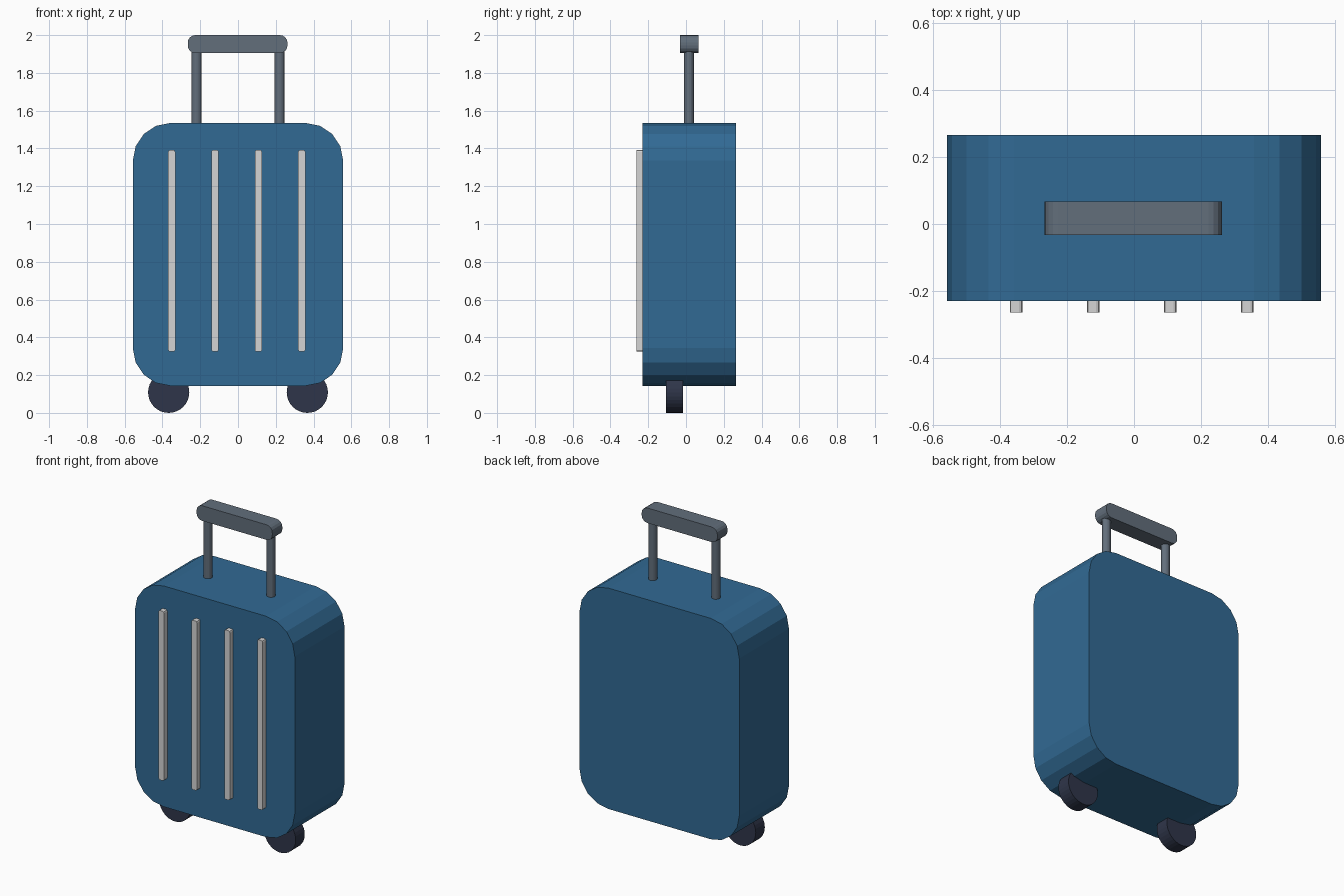
import bpy, bmesh, math

cube = bpy.data.objects.get("Cube")
if cube:
    bpy.data.objects.remove(cube, do_unlink=True)


def make_material(name, r, g, b):
    mat = bpy.data.materials.new(name)
    mat.use_nodes = True
    mat.diffuse_color = (r, g, b, 1)
    mat.node_tree.nodes["Principled BSDF"].inputs["Base Color"].default_value = (r, g, b, 1)
    return mat


BLUE = make_material("shell blue", 0.031, 0.144, 0.296)
GREY = make_material("handle grey", 0.122, 0.156, 0.198)
DARK = make_material("wheel dark navy", 0.028, 0.036, 0.067)
SILVER = make_material("rib light grey", 0.66, 0.66, 0.66)


def finish(name, bm, mat):
    bmesh.ops.recalc_face_normals(bm, faces=bm.faces[:])
    mesh = bpy.data.meshes.new(name)
    bm.to_mesh(mesh)
    bm.free()
    mesh.materials.append(mat)
    obj = bpy.data.objects.new(name, mesh)
    bpy.context.collection.objects.link(obj)
    return obj


def rounded_slab(name, x, y, z, radius, steps, mat):
    """Rounded rectangle in the XZ plane, extruded along Y; x, y, z are (min, max)."""
    bm = bmesh.new()
    corners = [(x[1], z[1], 1, 1), (x[0], z[1], -1, 1), (x[0], z[0], -1, -1), (x[1], z[0], 1, -1)]
    ring = []
    for i, (cx, cz, sx, sz) in enumerate(corners):
        for k in range(steps + 1):
            a = math.pi / 2 * (i + k / steps)
            ring.append(bm.verts.new((cx - sx * radius + radius * math.cos(a), y[0],
                                      cz - sz * radius + radius * math.sin(a))))
    face = bm.faces.new(ring)
    moved = bmesh.ops.extrude_face_region(bm, geom=[face], use_keep_orig=True)["geom"]
    verts = [v for v in moved if isinstance(v, bmesh.types.BMVert)]
    bmesh.ops.translate(bm, verts=verts, vec=(0, y[1] - y[0], 0))
    return finish(name, bm, mat)


def cylinder(name, location, radius, depth, sides, mat, axis="Z"):
    bm = bmesh.new()
    bmesh.ops.create_cone(bm, cap_ends=True, segments=sides, radius1=radius,
                          radius2=radius, depth=depth)
    obj = finish(name, bm, mat)
    obj.location = location
    if axis == "Y":
        obj.rotation_euler.x = math.pi / 2
    return obj


# Shell
rounded_slab("suitcase_shell", (-0.557, 0.557), (-0.23, 0.265), (0.143, 1.535), 0.2, 4, BLUE)

# Front ribs
for i in range(4):
    cx = -0.351 + 0.2295 * i
    rounded_slab(f"front_rib_{i + 1}", (cx - 0.019, cx + 0.019), (-0.263, -0.22),
                 (0.324, 1.392), 0.01, 2, SILVER)

# Telescopic handle
rounded_slab("handle_grip", (-0.266, 0.262), (-0.033, 0.067), (1.905, 2.0), 0.04, 4, GREY)
for side, s in (("left", 1), ("right", -1)):
    cylinder(f"{side}_handle_post", (s * 0.22, 0.016, 1.71), 0.026, 0.42, 16, GREY)

    # Wheels, partly sunk into the shell
    cylinder(f"{side}_wheel", (s * 0.367, -0.06, 0.109), 0.109, 0.09, 32, DARK, "Y")
